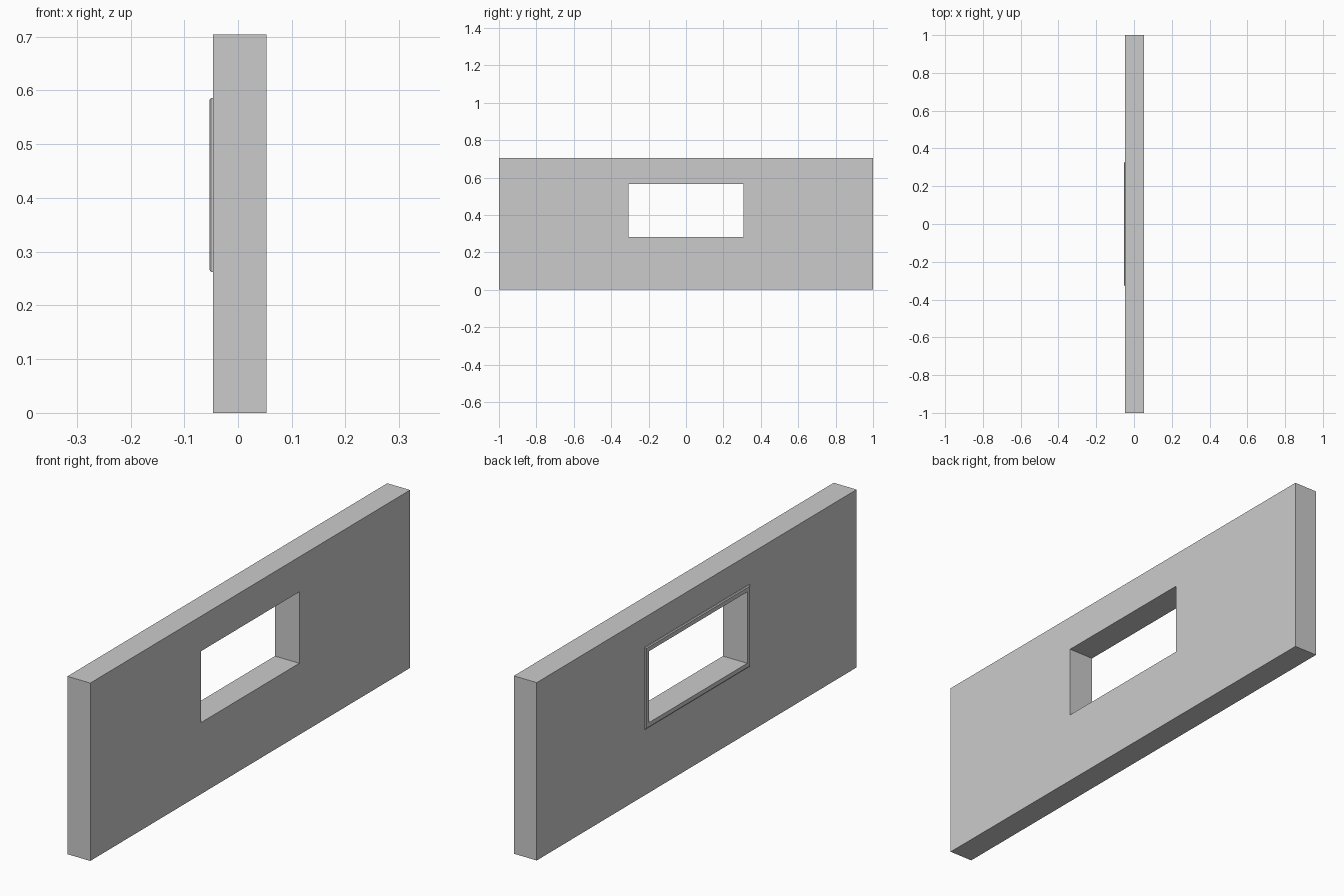
import bpy, bmesh

if "Cube" in bpy.data.objects:
    bpy.data.objects.remove(bpy.data.objects["Cube"])

BACK, FRONT, TRIM = -0.0466, 0.0534, -0.0534   # x positions of the faces
OPEN_Y, OPEN_Z0, OPEN_Z1 = 0.307, 0.283, 0.5655


def rect_loft(name, sections):
    """Loop of rectangles (x, half_y, z0, z1) joined into a closed frame."""
    bm = bmesh.new()
    rings = [[bm.verts.new(p) for p in
              ((x, -h, z0), (x, h, z0), (x, h, z1), (x, -h, z1))]
             for x, h, z0, z1 in sections]
    for i, a in enumerate(rings):
        b = rings[(i + 1) % len(rings)]
        for j in range(4):
            k = (j + 1) % 4
            bm.faces.new((a[j], a[k], b[k], b[j]))
    bmesh.ops.recalc_face_normals(bm, faces=bm.faces)
    mesh = bpy.data.meshes.new(name)
    bm.to_mesh(mesh)
    bm.free()
    obj = bpy.data.objects.new(name, mesh)
    bpy.context.collection.objects.link(obj)
    return obj


def opening(x, grow=0.0):
    return (x, OPEN_Y + grow, OPEN_Z0 - grow, OPEN_Z1 + grow)


# Wall slab with a rectangular window opening
rect_loft("wall", [(BACK, 1.0, 0.0, 0.704), (FRONT, 1.0, 0.0, 0.704),
                   opening(FRONT), opening(BACK)])

# Thin raised trim around the opening, chamfered on its outer edge
W = 0.0205
rect_loft("window_trim", [opening(BACK, W), opening(-0.050, W),
                          opening(TRIM, W - 0.004), opening(TRIM, 0.0),
                          opening(BACK, 0.0)])
